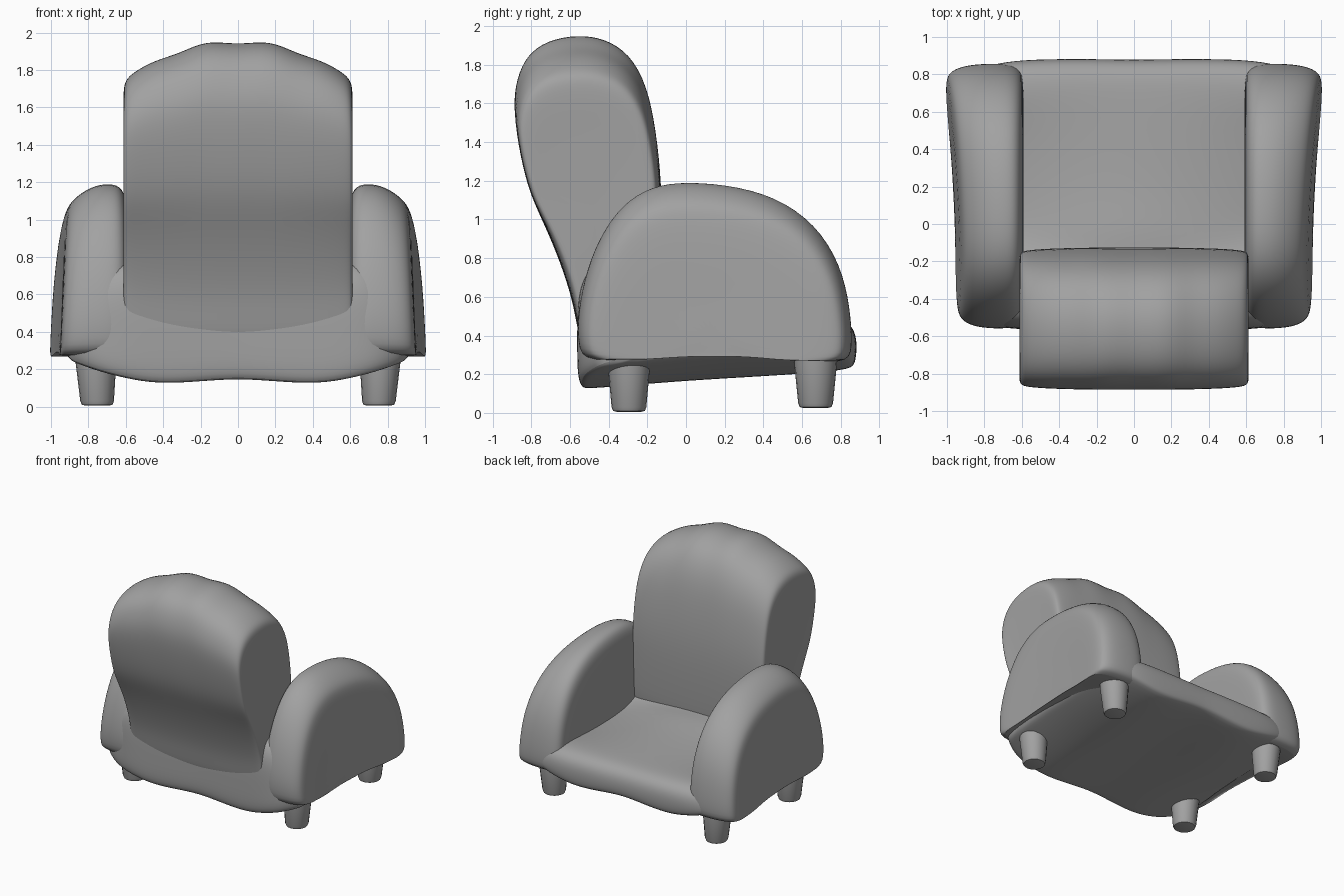
import bpy, bmesh
from math import cos, pi

if "Cube" in bpy.data.objects:
    bpy.data.objects.remove(bpy.data.objects["Cube"], do_unlink=True)

GREY = (0.36, 0.36, 0.36, 1)
fabric = bpy.data.materials.new("grey fabric")
fabric.use_nodes = True
fabric.diffuse_color = GREY
shader = fabric.node_tree.nodes["Principled BSDF"]
shader.inputs["Base Color"].default_value = GREY
shader.inputs["Roughness"].default_value = 0.8


def finish(name, bm, mirror=False, levels=0):
    """Turn a bmesh into a smooth shaded object."""
    bmesh.ops.recalc_face_normals(bm, faces=bm.faces)
    mesh = bpy.data.meshes.new(name)
    bm.to_mesh(mesh)
    bm.free()
    obj = bpy.data.objects.new(name, mesh)
    bpy.context.collection.objects.link(obj)
    mesh.materials.append(fabric)
    if mirror:
        obj.modifiers.new("mirror", 'MIRROR')
    if levels:
        sub = obj.modifiers.new("soft", 'SUBSURF')
        sub.levels = sub.render_levels = levels
    bpy.ops.object.select_all(action='DESELECT')
    obj.select_set(True)
    bpy.context.view_layer.objects.active = obj
    bpy.ops.object.shade_smooth_by_angle(angle=pi / 4)


def loft(name, sections, mirror=False, levels=2):
    """Skin a list of closed rings and cap both ends."""
    bm = bmesh.new()
    rings = [[bm.verts.new(p) for p in ring] for ring in sections]
    count = len(rings[0])
    for a, b in zip(rings, rings[1:]):
        for i in range(count):
            j = (i + 1) % count
            bm.faces.new((a[i], a[j], b[j], b[i]))
    for ring in (rings[0], rings[-1]):
        bm.faces.new(ring)
    finish(name, bm, mirror, levels)


def symmetric(stations):
    """Stations on the +x side, repeated on the -x side."""
    left = [(-s[0],) + s[1:] for s in reversed(stations) if s[0] > 0]
    return left + stations


# Backrest: leaning side profile (y, z), lofted across the width
back_profile = [
    (-.52, .28), (-.56, .42), (-.585, .58), (-.65, .78), (-.73, .97), (-.81, 1.14),
    (-.86, 1.36), (-.895, 1.6), (-.875, 1.74), (-.825, 1.86), (-.72, 1.94),
    (-.56, 1.97), (-.42, 1.95), (-.29, 1.87), (-.2, 1.7), (-.155, 1.47),
    (-.125, 1.18), (-.125, .9), (-.14, .6), (-.16, .4), (-.3, .28)]
# x, crown height, section size
back_stations = symmetric([
    (0, 1.94, 1), (.17, 1.97, 1), (.31, 1.9, .995), (.45, 1.87, .985),
    (.56, 1.82, .965), (.6, 1.8, .94), (.615, 1.78, .89), (.61, 1.73, .7), (.605, 1.6, .35)])


def back_ring(x, crown, size):
    ring = []
    for y, z in back_profile:
        if z > 1:
            z = 1 + (z - 1) * (crown - 1) / .97
        cy = -.5 if z > .8 else -.38
        ring.append((x, cy + (y - cy) * size, 1.05 + (z - 1.05) * size))
    return ring


loft("backrest", [back_ring(*s) for s in back_stations])

# Armrests: arched profile, rounded over the top and flared towards the open side
arm_profile = [
    (-.53, .25), (-.56, .36), (-.56, .52), (-.515, .74), (-.435, .93), (-.325, 1.08),
    (-.18, 1.17), (0, 1.195), (.28, 1.17), (.52, 1.09), (.71, .93),
    (.82, .71), (.855, .48), (.86, .34), (.84, .24), (.5, .3), (.15, .3), (-.2, .3)]
# x, height scale, length scale
arm_stations = [
    (.59, .4, .5), (.59, .8, .86), (.6, .925, .94), (.63, .985, .98), (.68, 1.005, 1),
    (.76, 1, 1), (.83, .97, .99), (.885, .93, .97), (.925, .885, .935),
    (.948, .82, .88), (.955, .6, .7), (.953, .3, .4)]


def arm_ring(x, tall, long):
    flare = (x - .59) / .36
    ring = []
    for y, z in arm_profile:
        y, z = .15 + (y - .15) * long, .28 + (z - .28) * tall
        spread = .05 * (y - .15) + .05 * (y - .15) ** 2 + .04 * (.55 - z)
        ring.append((x + flare * spread, y, z))
    return ring


loft("armrest", [arm_ring(*s) for s in arm_stations], mirror=True)

# Seat and base: raised rear panel, domed cushion, full front lip, sagging hem
# x, hem height, front edge, rear edge, rear panel height
seat_stations = symmetric([
    (0, .16, .88, -.55, .76), (.2, .145, .885, -.555, .76), (.42, .13, .885, -.56, .77),
    (.6, .16, .88, -.565, .79), (.75, .2, .86, -.55, .76),
    (.86, .24, .82, -.49, .58), (.93, .27, .76, -.42, .5)])


def seat_ring(x, hem, front, rear, panel):
    low = hem + .09 - .02 * abs(x)
    dome = .1 * cos(x * 2.4)
    return [
        (x, rear + .02, hem - .01), (x, rear, hem + .05), (x, rear, .36),
        (x, rear, panel - .2), (x, rear + .03, panel - .08), (x, rear + .1, panel),
        (x, -.32, panel - .03), (x, -.22, .57), (x, -.08, .49 + dome), (x, .15, .475 + dome * .7),
        (x, .45, .48 + dome * .4), (x, front - .2, .505), (x, front - .07, .49),
        (x, front - .01, .43), (x, front, .34), (x, front - .01, low + .03),
        (x, front - .04, low), (x, .4, low - .03), (x, 0, hem + .03),
        (x, rear + .2, hem), (x, rear + .06, hem - .01)]


loft("seat_base", [seat_ring(*s) for s in seat_stations])


# Legs: tapered round feet with softened lower edges
def leg_ring(y, radius, z, sides=20):
    x = .76 - .03 * (.25 - z)
    angles = [2 * pi * i / sides for i in range(sides)]
    return [(x + radius * cos(a), y + radius * cos(a - pi / 2), z) for a in angles]


for name, y, foot in (("rear_leg", -.295, .005), ("front_leg", .67, .025)):
    steps = [(.06, foot), (.082, foot + .005), (.09, foot + .025), (.11, .25), (.115, .4)]
    loft(name, [leg_ring(y, r, z) for r, z in steps], mirror=True, levels=0)
